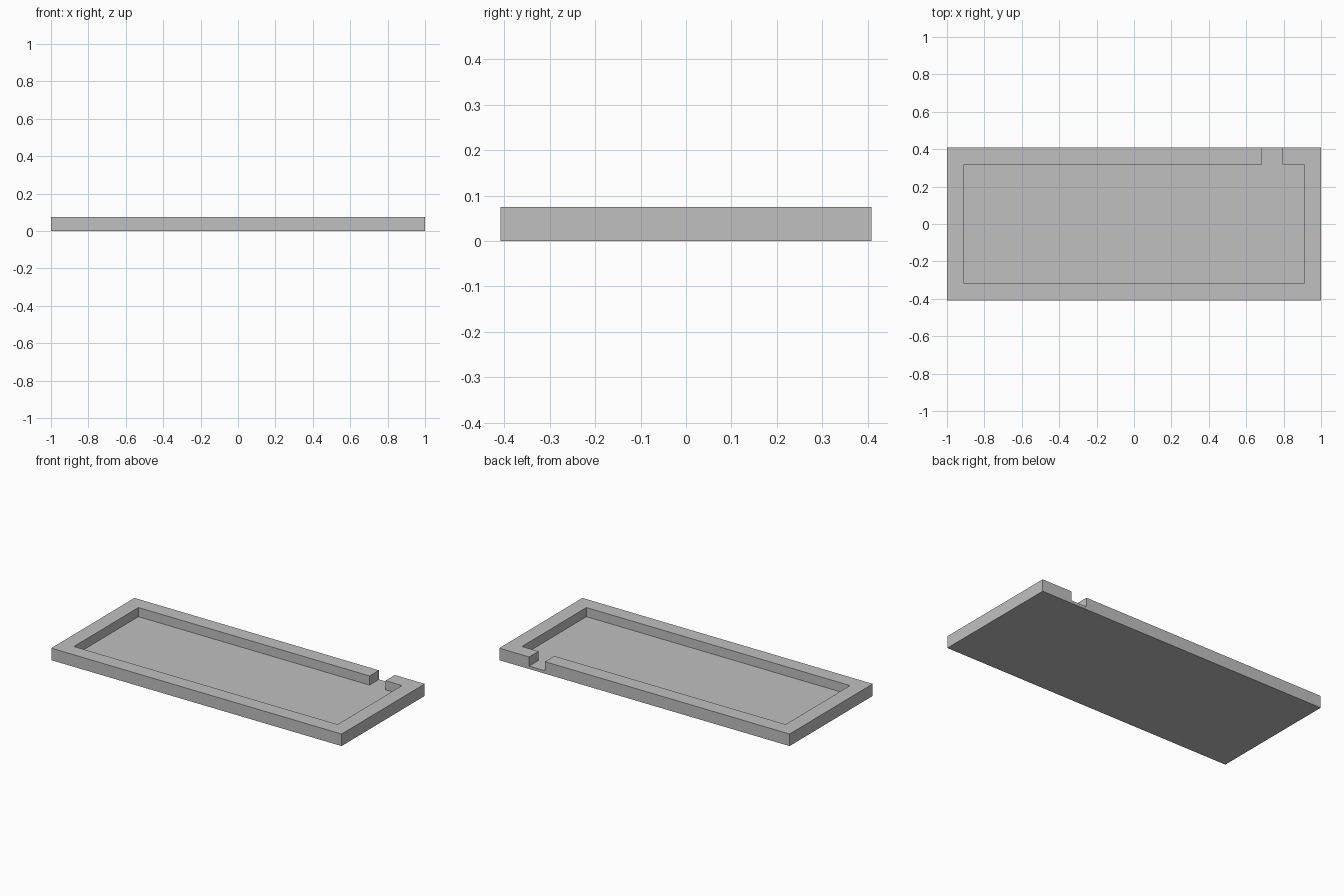
import bpy
import bmesh
import math

cube = bpy.data.objects.get("Cube")
if cube:
    bpy.data.objects.remove(cube, do_unlink=True)

HALF_X, HALF_Y = 1.0, 0.409
WALL = 0.092
FLOOR, HEIGHT = 0.018, 0.075
NOTCH = (0.685, 0.794)

grey = bpy.data.materials.new("light grey")
grey.use_nodes = True
colour = (0.527, 0.527, 0.527, 1)
grey.diffuse_color = colour
grey.node_tree.nodes["Principled BSDF"].inputs["Base Color"].default_value = colour


def raise_faces(bm, faces, distance):
    """Extrude faces straight up and return the raised faces."""
    geom = bmesh.ops.extrude_face_region(bm, geom=faces)["geom"]
    verts = [g for g in geom if isinstance(g, bmesh.types.BMVert)]
    bmesh.ops.translate(bm, verts=verts, vec=(0, 0, distance))
    return [g for g in geom if isinstance(g, bmesh.types.BMFace)]


def is_wall(face):
    """Rim cells are walls, apart from the notch through the back."""
    c = face.calc_center_median()
    in_notch = NOTCH[0] < c.x < NOTCH[1] and c.y > 0
    on_side = abs(c.x) > HALF_X - WALL
    on_end = abs(c.y) > HALF_Y - WALL
    return on_side or (on_end and not in_notch)


# Plan of the tray, split along the wall and notch lines
xs = [-HALF_X, WALL - HALF_X, *NOTCH, HALF_X - WALL, HALF_X]
ys = [-HALF_Y, WALL - HALF_Y, HALF_Y - WALL, HALF_Y]
bm = bmesh.new()
plan = [[bm.verts.new((x, y, 0)) for x in xs] for y in ys]
for low, high in zip(plan, plan[1:]):
    for i in range(len(xs) - 1):
        bm.faces.new((low[i], low[i + 1], high[i + 1], high[i]))

# Floor slab, then the rim walls
floor = raise_faces(bm, bm.faces[:], FLOOR)
raise_faces(bm, [f for f in floor if is_wall(f)], HEIGHT - FLOOR)

# Merge coplanar cells into clean flat faces
bmesh.ops.recalc_face_normals(bm, faces=bm.faces[:])
bmesh.ops.dissolve_limit(bm, angle_limit=math.radians(1),
                         verts=bm.verts[:], edges=bm.edges[:])

mesh = bpy.data.meshes.new("tray")
bm.to_mesh(mesh)
bm.free()
mesh.materials.append(grey)
tray = bpy.data.objects.new("tray", mesh)
bpy.context.collection.objects.link(tray)
